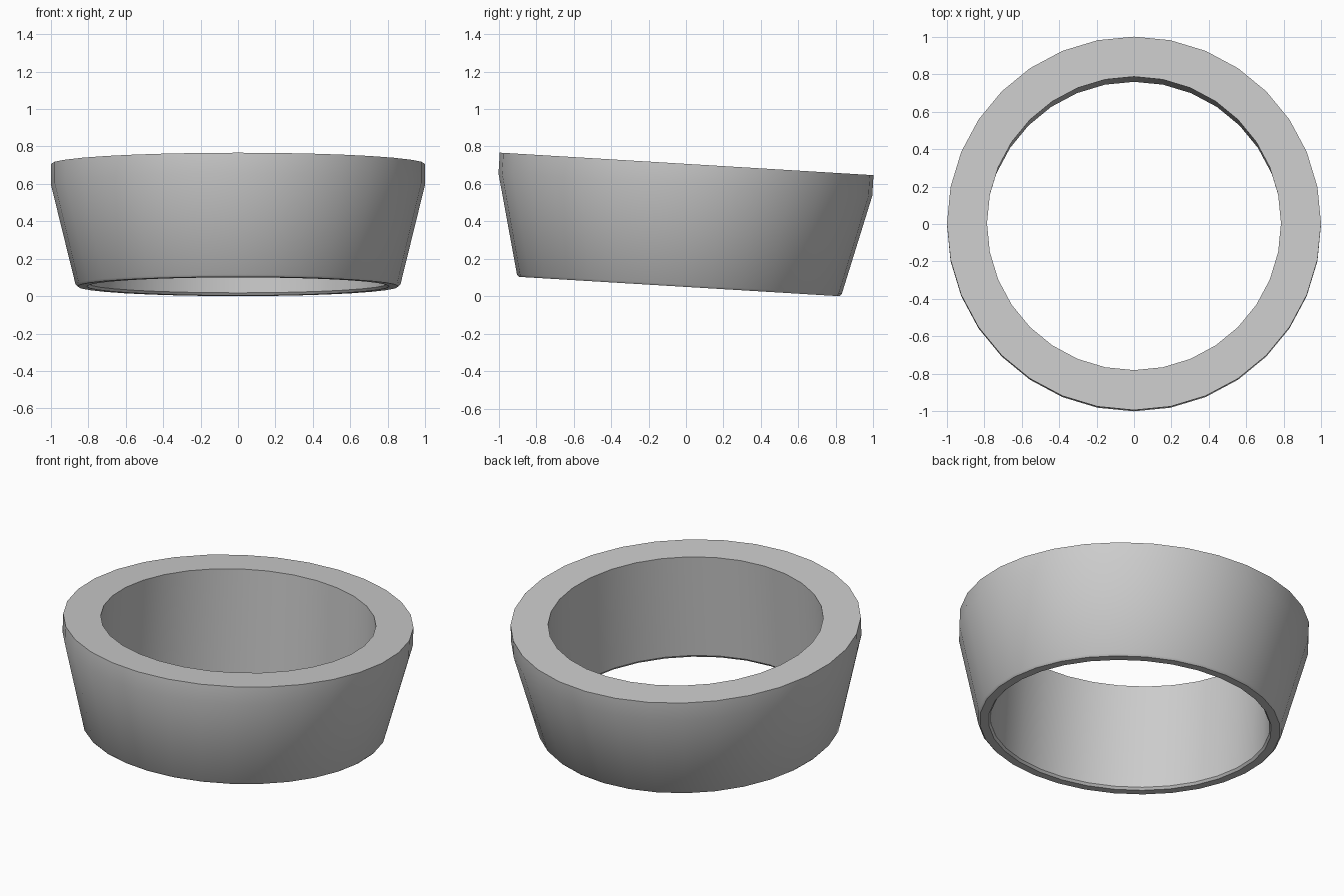
import bpy, bmesh, math
from mathutils import Matrix, Vector

if "Cube" in bpy.data.objects:
    bpy.data.objects.remove(bpy.data.objects["Cube"])

SIDES = 32
TILT = math.radians(-3.45)

# Closed ring cross-section (radius, height), starting at the underside
profile = [
    (0.808, 0.000), (0.858, 0.000), (0.869, 0.012),   # bottom face, outer chamfer
    (1.000, 0.545), (1.000, 0.656),                   # tapered wall, upright rim band
    (0.786, 0.656), (0.797, 0.014),                   # top face, inner wall
]

# Tapered ring: sweep the section round the axis
bm = bmesh.new()
rings = []
for i in range(SIDES):
    a = 2 * math.pi * i / SIDES
    rings.append([bm.verts.new((r * math.cos(a), r * math.sin(a), z)) for r, z in profile])
n = len(profile)
for i in range(SIDES):
    a, b = rings[i], rings[(i + 1) % SIDES]
    for j in range(n):
        k = (j + 1) % n
        bm.faces.new((a[j], b[j], b[k], a[k]))
bmesh.ops.recalc_face_normals(bm, faces=bm.faces)

# Lean the ring, then centre it and set it on the ground
bm.transform(Matrix.Rotation(TILT, 4, 'X'))
ys = [v.co.y for v in bm.verts]
low = min(v.co.z for v in bm.verts)
bm.transform(Matrix.Translation(Vector((0, -(min(ys) + max(ys)) / 2, -low))))

mesh = bpy.data.meshes.new("tapered_ring")
bm.to_mesh(mesh)
bm.free()
ring = bpy.data.objects.new("tapered_ring", mesh)
bpy.context.collection.objects.link(ring)

# Smooth round the wall, crisp at the rims
bpy.context.view_layer.objects.active = ring
ring.select_set(True)
bpy.ops.object.shade_smooth_by_angle(angle=math.radians(30))
